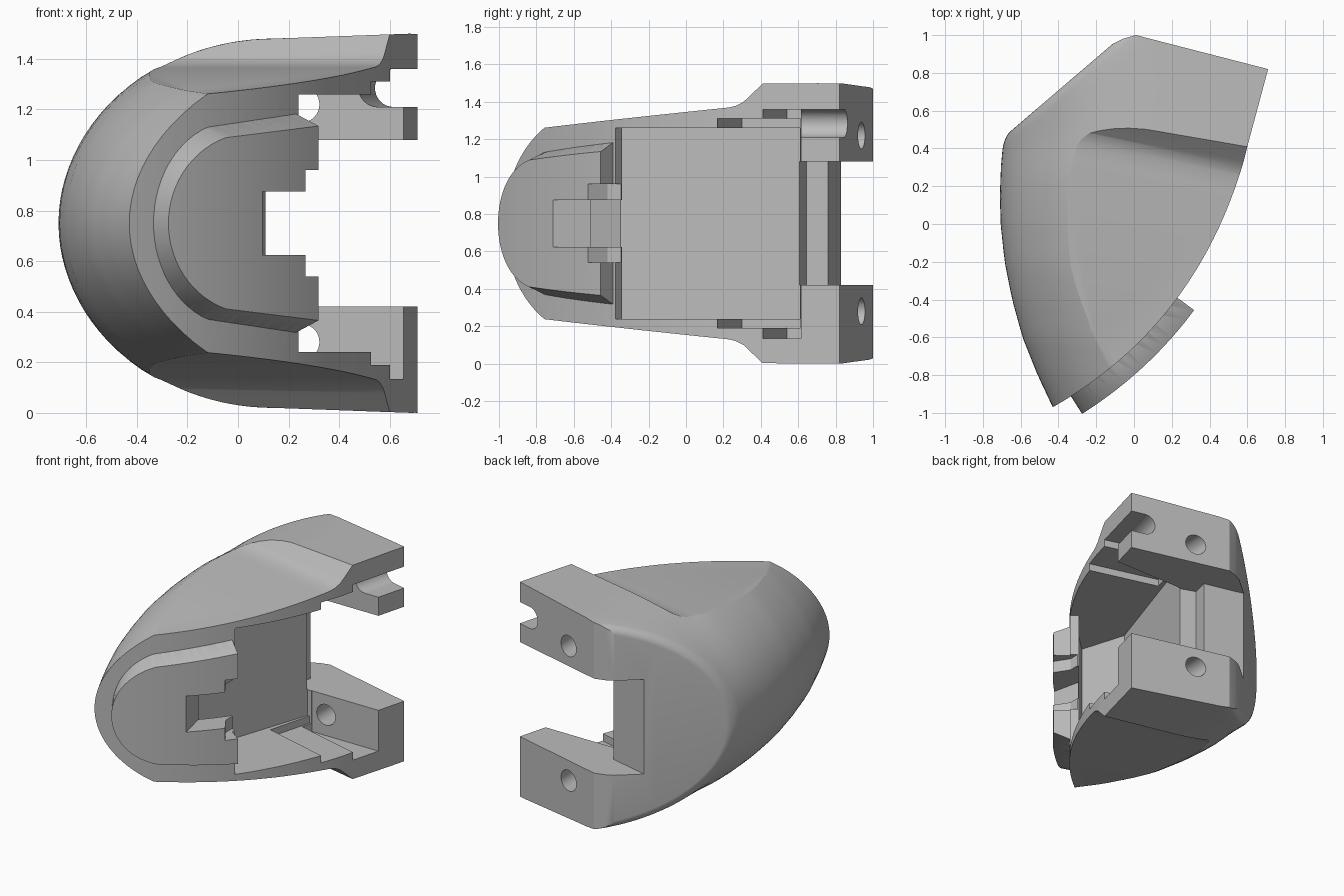
import bpy, bmesh, math
from mathutils import Vector

if "Cube" in bpy.data.objects:
    bpy.data.objects.remove(bpy.data.objects["Cube"])

MID = 0.75  # height of the symmetry plane

grey = bpy.data.materials.new("plain_grey")
grey.use_nodes = True
grey.diffuse_color = (0.5, 0.5, 0.5, 1)
grey.node_tree.nodes["Principled BSDF"].inputs["Base Color"].default_value = (0.5, 0.5, 0.5, 1)


def loft(name, rings):
    """Closed solid through rings of equal point count."""
    bm = bmesh.new()
    vs = [[bm.verts.new(p) for p in r] for r in rings]
    n = len(vs[0])
    for a, b in zip(vs, vs[1:]):
        for i in range(n):
            j = (i + 1) % n
            bm.faces.new((a[i], a[j], b[j], b[i]))
    bm.faces.new(vs[0])
    bm.faces.new(vs[-1])
    bmesh.ops.recalc_face_normals(bm, faces=bm.faces)
    me = bpy.data.meshes.new(name)
    bm.to_mesh(me)
    bm.free()
    me.materials.append(grey)
    ob = bpy.data.objects.new(name, me)
    bpy.context.collection.objects.link(ob)
    return ob


def prism(name, plan, z0, z1):
    return loft(name, [[(x, y, z) for x, y in plan] for z in (z0, z1)])


def combine(ob, other, op):
    """Apply a boolean and discard the helper."""
    m = ob.modifiers.new("cut", 'BOOLEAN')
    m.operation, m.solver, m.object = op, 'EXACT', other
    dg = bpy.context.evaluated_depsgraph_get()
    me = bpy.data.meshes.new_from_object(ob.evaluated_get(dg))
    ob.modifiers.clear()
    ob.data = me
    bpy.data.objects.remove(other)


def cut(plan, z0, z1):
    combine(shell, prism("cutter", plan, z0, z1), 'DIFFERENCE')


def rod(p, q, z, r):
    """Cylinder between two plan points at height z."""
    d = (Vector(q) - Vector(p)).normalized()
    ring = [2 * math.pi * i / 32 for i in range(32)]
    return loft("rod", [[(c[0] - d.y * r * math.cos(a), c[1] + d.x * r * math.cos(a),
                          z + r * math.sin(a)) for a in ring] for c in (p, q)])


def table(pts, y):
    """Piecewise linear lookup, extended at the low end."""
    if y >= pts[-1][0]:
        return pts[-1][1]
    for (a, u), (b, w) in zip(pts, pts[1:]):
        if y <= b:
            return u + (w - u) * (y - a) / (b - a)


# Domed shell: sections parallel to the flat rear-left face
SIDE = [(-0.97, -0.43), (-0.8, -0.51), (-0.6, -0.59), (-0.4, -0.645), (-0.2, -0.685),
        (0, -0.706), (0.15, -0.71), (0.3, -0.705), (0.46, -0.69)]
SCALE = [(-1, 0.76), (-0.75, 0.815), (-0.25, 0.94), (0.25, 1)]
REACH = 0.83


def half_height(x, y):
    d = max(x - table(SIDE, y), 0)
    if d >= REACH:
        h = 0.73 + 0.02 * min((d - REACH) / 0.55, 1)
    else:
        h = 0.73 * math.sqrt(1 - ((REACH - d) / REACH) ** 2)
    return h * table(SCALE, y)


corner, along, inward = Vector((-0.69, 0.46)), Vector((0.76, 0.65)), Vector((0.65, -0.76))
R = 0.045
rings = []
for e in [R * (1 - math.cos(i * math.pi / 12)) for i in range(7)] + [R + 0.06 * i for i in range(1, 31)]:
    lo, hi = -2.0, 1.0
    for _ in range(40):
        t = (lo + hi) / 2
        p = corner + inward * e + along * t
        lo, hi = (t, hi) if p.x < table(SIDE, p.y) else (lo, t)
    q = R - math.sqrt(R * R - (R - e) ** 2) if e < R else 0
    up = []
    for i in range(33):
        k = i / 32
        p = corner + inward * e + along * (lo + (1.9 - lo) * k * k)
        h = half_height(p.x, p.y) * (1 - q / 0.73) if i else 0
        p += along * q * (1 - k)
        up.append((p.x, p.y, h))
    rings.append([(x, y, MID + h) for x, y, h in up]
                 + [(x, y, MID - h) for x, y, h in reversed(up[1:])])
shell = loft("shell", rings)


# Curved front edge in plan
A, C, B = Vector((0.58, 0.33)), Vector((0.325, -0.54)), Vector((-0.43, -0.97))


def front(t, off=0):
    p = A * (1 - t) ** 2 + C * 2 * t * (1 - t) + B * t * t
    d = ((C - A) * (1 - t) + (B - C) * t).normalized()
    return p + Vector((-d.y, d.x)) * off


plan = [(0.01, 1), (0.71, 0.82), (0.6, 0.41)] + [tuple(front(i / 24)) for i in range(25)]
plan += [(-0.95, -1.28), (-1, 0.5), (-0.25, 0.9), (-0.13, 0.945), (-0.06, 0.98)]
combine(shell, prism("outline", plan, -0.5, 2), 'INTERSECT')

# Sloping recess with a filleted step, above and below
recess = [(-1.6, 1.18), (0.34, 1.37), (0.38, 1.38), (0.42, 1.4), (0.45, 1.427),
          (0.48, 1.455), (0.51, 1.483), (0.55, 1.52), (0.55, 1.8), (-1.6, 1.8)]
for flip in (False, True):
    rr = [[(v * 0.208 + s * 0.978, v * 0.978 - s * 0.208, 2 * MID - z if flip else z)
           for v, z in recess] for s in (-1.5, 1.5)]
    combine(shell, loft("recess", rr), 'DIFFERENCE')

# Inner cavity, open to the right
cavity = [(0.11, 0.61), (-0.21, -0.35)]
cavity += [tuple(front(0.74 - 0.28 * i / 8, -0.06)) for i in range(9)]
cavity += [tuple(front(0.46, 0.3)), (1.1, -0.5), (1.1, 0.61)]
cut(cavity, 0.24, 1.26)

# Stepped ledges in the cavity roof and floor
cut([(0.9, 0.065), (0.04, 0.3), (0.125, 0.612), (0.9, 0.612)], 0.19, 1.31)
cut([(0.9, 0.33), (0.12, 0.54), (0.14, 0.614), (0.9, 0.614)], 0.135, 1.36)

# Gap between the two rear arms, with a stepped side wall
cut([(0.11, 0.605), (0, 0.645), (0.03, 0.76), (-0.57, 0.905), (-0.57, 1.3),
     (1.1, 1.3), (1.1, 0.55), (0.11, 0.55)], 0.42, 1.08)

# Bolt holes through both arms and the pin channel in the upper arm
for z in (0.28, 1.22):
    combine(shell, rod((0.25, 0.57), (0.25, 1.05), z, 0.072), 'DIFFERENCE')
combine(shell, rod((0.545, 0.58), (0.655, 1.0), 1.285, 0.075), 'DIFFERENCE')
cut([(0.545, 0.58), (0.655, 1.0), (1.1, 0.9), (1.1, 0.5)], 1.21, 1.36)

# Raised front plate following the curved edge
rings = []
tip = front(0.935).x
for i in range(25):
    t = 0.935 - 0.465 * (i / 24) ** 2
    x = front(t).x
    s = (x - tip) / (-0.12 - tip)
    if s < 1:
        hb = 0.38 * math.sqrt(max(s * (1.5 - 0.5 * s), 0.001))
    else:
        hb = 0.38 + 0.055 * (x + 0.12) / 0.37
    ho = hb * 0.89
    half = [(front(t, -0.05), hb), (front(t), hb), (front(t, 0.11), ho)]
    rings.append([(p.x, p.y, MID + h) for p, h in half]
                 + [(p.x, p.y, MID - h) for p, h in reversed(half)])
combine(shell, loft("plate", rings), 'UNION')

# Stepped notch in the free end of the plate
cut([(0.13, -0.86), (0.05, -0.5), (0.05, -0.3), (0.6, -0.3), (0.6, -0.9)], 0.625, 0.875)
cut([(0.29, -0.56), (0.2, -0.42), (0.2, -0.28), (0.6, -0.28), (0.6, -0.9)], 0.54, 0.96)

bpy.ops.object.select_all(action='DESELECT')
shell.select_set(True)
bpy.context.view_layer.objects.active = shell
bpy.ops.object.shade_smooth_by_angle(angle=math.radians(25))
